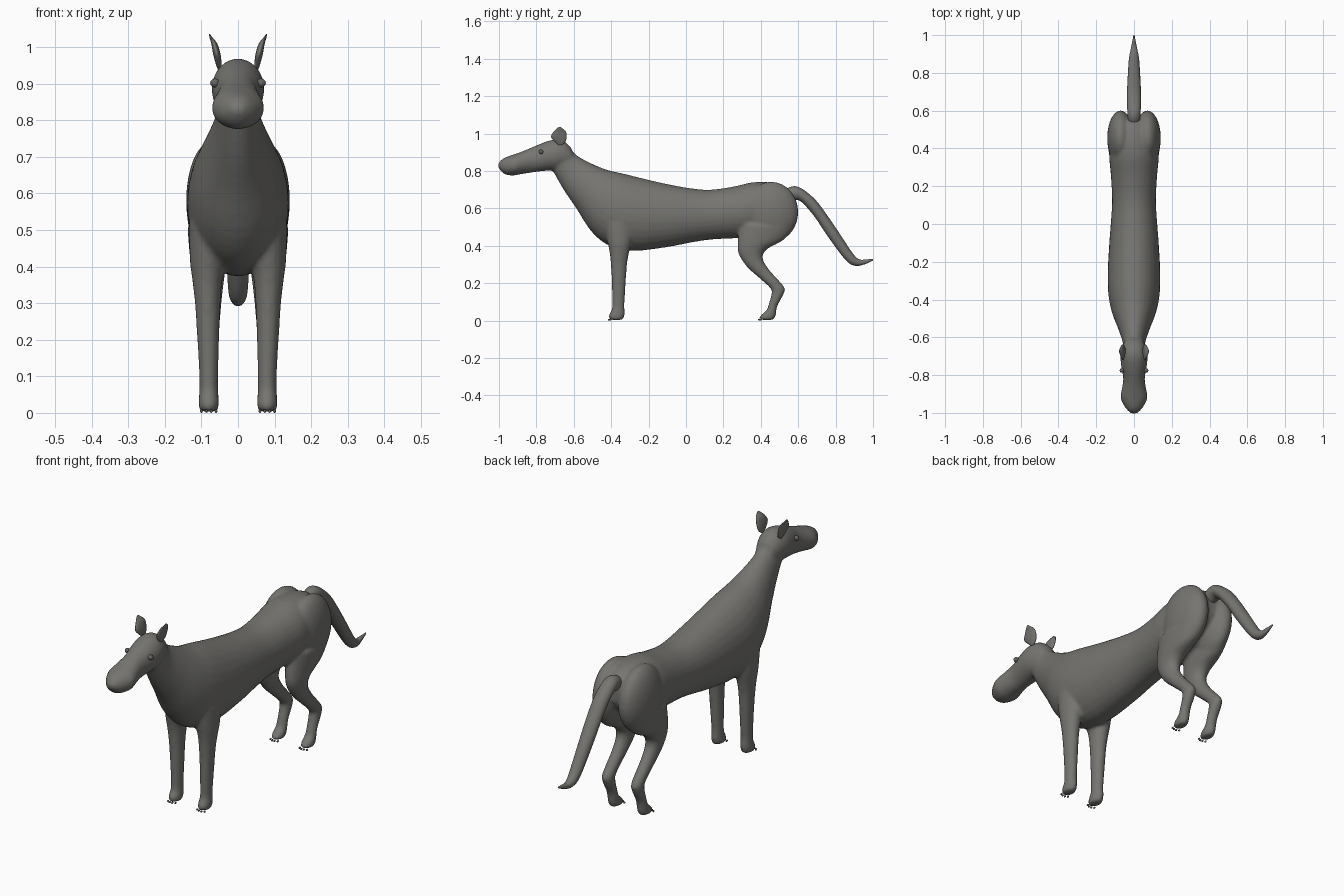
import bpy, bmesh, math
from mathutils import Matrix


def material(name, rgb):
    m = bpy.data.materials.new(name)
    m.diffuse_color = (*rgb, 1)
    return m


FUR = material("grey fur", (0.18, 0.177, 0.165))
DARK = material("dark grey", (0.13, 0.128, 0.12))


def loft(bm, rings, side=1, steps=4, seg=28):
    """Skin ellipses; each is (y, z) to (y, z) in side view, then x centre and half width."""
    pts = [rings[0]] + rings + [rings[-1]]
    path = []
    for i in range(1, len(pts) - 2):
        for k in range(steps):
            t = k / steps
            path.append([0.5 * (2 * b + (c - a) * t + (2 * a - 5 * b + 4 * c - d) * t * t
                                + (3 * b - a - 3 * c + d) * t ** 3)
                         for a, b, c, d in zip(*pts[i - 1:i + 3])])
    path.append(rings[-1])
    loops = []
    for ay, az, by, bz, x, w in path:
        loop = []
        for j in range(seg):
            a = 2 * math.pi * j / seg
            u = 0.5 + 0.5 * math.cos(a)
            loop.append(bm.verts.new((side * (x + w * math.sin(a)),
                                      by + (ay - by) * u, bz + (az - bz) * u)))
        loops.append(loop)
    for p, q in zip(loops, loops[1:]):
        for j in range(seg):
            k = (j + 1) % seg
            bm.faces.new((p[j], p[k], q[k], q[j]))
    bm.faces.new(loops[0])
    bm.faces.new(loops[-1])


def ball(bm, centre, radii, seg=24):
    m = Matrix.Translation(centre) @ Matrix.Diagonal((*radii, 1))
    bmesh.ops.create_uvsphere(bm, u_segments=seg, v_segments=seg // 2, radius=1, matrix=m)


def finish(bm, name, mat):
    bmesh.ops.recalc_face_normals(bm, faces=bm.faces[:])
    me = bpy.data.meshes.new(name)
    bm.to_mesh(me)
    bm.free()
    me.shade_smooth()
    me.materials.append(mat)
    ob = bpy.data.objects.new(name, me)
    bpy.context.collection.objects.link(ob)
    return ob


# Body: neck and trunk, from throat to rump
trunk = [
    (-.62, .92, -.72, .815, 0, .054), (-.575, .878, -.655, .70, 0, .062),
    (-.50, .838, -.59, .605, 0, .086), (-.42, .806, -.505, .475, 0, .118),
    (-.33, .785, -.41, .40, 0, .136), (-.23, .76, -.28, .373, 0, .139),
    (-.10, .73, -.10, .393, 0, .131), (.03, .707, .03, .418, 0, .121),
    (.13, .70, .13, .433, 0, .116), (.25, .716, .25, .44, 0, .122),
    (.36, .74, .36, .45, 0, .13), (.46, .738, .46, .48, 0, .11),
    (.53, .715, .53, .53, 0, .07), (.565, .68, .565, .58, 0, .03)]
# Head: nose tip to back of skull
head = [
    (-1.004, .84, -1.004, .82, 0, .015), (-.985, .862, -.985, .794, 0, .036),
    (-.96, .875, -.96, .779, 0, .054), (-.92, .889, -.92, .776, 0, .072),
    (-.88, .903, -.88, .783, 0, .066), (-.82, .928, -.82, .792, 0, .057),
    (-.76, .953, -.76, .80, 0, .067), (-.70, .969, -.70, .803, 0, .072),
    (-.65, .959, -.65, .81, 0, .062), (-.61, .92, -.61, .82, 0, .045)]
# Legs: front edge and back edge in side view, top to sole
front_leg = [
    (-.44, .52, -.27, .52, .078, .056), (-.42, .42, -.29, .42, .082, .050),
    (-.41, .37, -.303, .37, .084, .042), (-.402, .30, -.315, .30, .083, .035),
    (-.397, .20, -.322, .20, .0815, .030), (-.395, .10, -.328, .10, .08, .026),
    (-.397, .06, -.328, .06, .08, .026), (-.412, .032, -.327, .035, .08, .028),
    (-.415, .014, -.333, .012, .08, .027), (-.40, .003, -.345, .003, .08, .02)]
hind_leg = [
    (.29, .52, .57, .49, .078, .06), (.276, .43, .52, .43, .08, .052),
    (.28, .36, .435, .383, .08, .043), (.323, .29, .41, .335, .08, .036),
    (.385, .233, .448, .268, .08, .031), (.449, .175, .524, .183, .08, .028),
    (.457, .145, .524, .145, .08, .027), (.442, .09, .492, .085, .08, .025),
    (.43, .055, .483, .05, .08, .026), (.40, .03, .481, .03, .08, .028),
    (.391, .014, .475, .012, .08, .027), (.405, .003, .462, .003, .08, .02)]

bm = bmesh.new()
loft(bm, trunk)
loft(bm, head)
for s in (1, -1):
    loft(bm, front_leg, s)
    loft(bm, hind_leg, s)
    ball(bm, (s * .071, .455, .58), (.071, .146, .163), 32)   # haunch
body = finish(bm, "body", FUR)

# Fuse the overlapping volumes into one smooth skin
rm = body.modifiers.new("fuse", 'REMESH')
rm.mode = 'VOXEL'
rm.voxel_size = 0.008
rm.use_smooth_shade = True
sm = body.modifiers.new("soften", 'SMOOTH')
sm.factor = 0.5
sm.iterations = 8
deps = bpy.context.evaluated_depsgraph_get()
skin = bpy.data.meshes.new_from_object(body.evaluated_get(deps))
body.modifiers.clear()
body.data = skin
skin.materials.clear()
skin.materials.append(FUR)
skin.shade_smooth()

# Tail: rises from the rump, hangs back and flicks up at the tip
bm = bmesh.new()
loft(bm, [
    (.515, .69, .535, .63, 0, .03), (.565, .717, .585, .645, 0, .034),
    (.615, .708, .612, .638, 0, .036), (.69, .648, .645, .607, 0, .037),
    (.75, .57, .695, .545, 0, .036), (.815, .475, .755, .455, 0, .033),
    (.895, .355, .852, .325, 0, .027), (.93, .327, .905, .293, 0, .019),
    (.96, .327, .955, .301, 0, .011), (1.0, .330, 1.0, .322, 0, .003)], steps=5)
finish(bm, "tail", FUR)

# Ears, eyes and claws on both sides
ear = [
    (-.68, .938, -.665, .938, .050, .005), (-.70, .955, -.645, .955, .053, .008),
    (-.722, .982, -.638, .982, .058, .010), (-.708, 1.01, -.642, 1.01, .065, .008),
    (-.69, 1.028, -.658, 1.025, .074, .004), (-.678, 1.036, -.672, 1.036, .078, .001)]
for s, side in ((1, "left"), (-1, "right")):
    bm = bmesh.new()
    loft(bm, ear, s)
    finish(bm, side + "_ear", FUR)

    bm = bmesh.new()
    ball(bm, (s * .063, -.775, .902), (.013, .012, .012))
    finish(bm, side + "_eye", DARK)

    for foot, y in (("front", -.412), ("hind", .391)):
        bm = bmesh.new()
        for i in range(4):
            off = (i - 1.5) / 1.5
            ball(bm, (s * .08 + off * .02, y + .007 * off * off, .005), (.004, .007, .005), 10)
        finish(bm, f"{side}_{foot}_claws", DARK)
